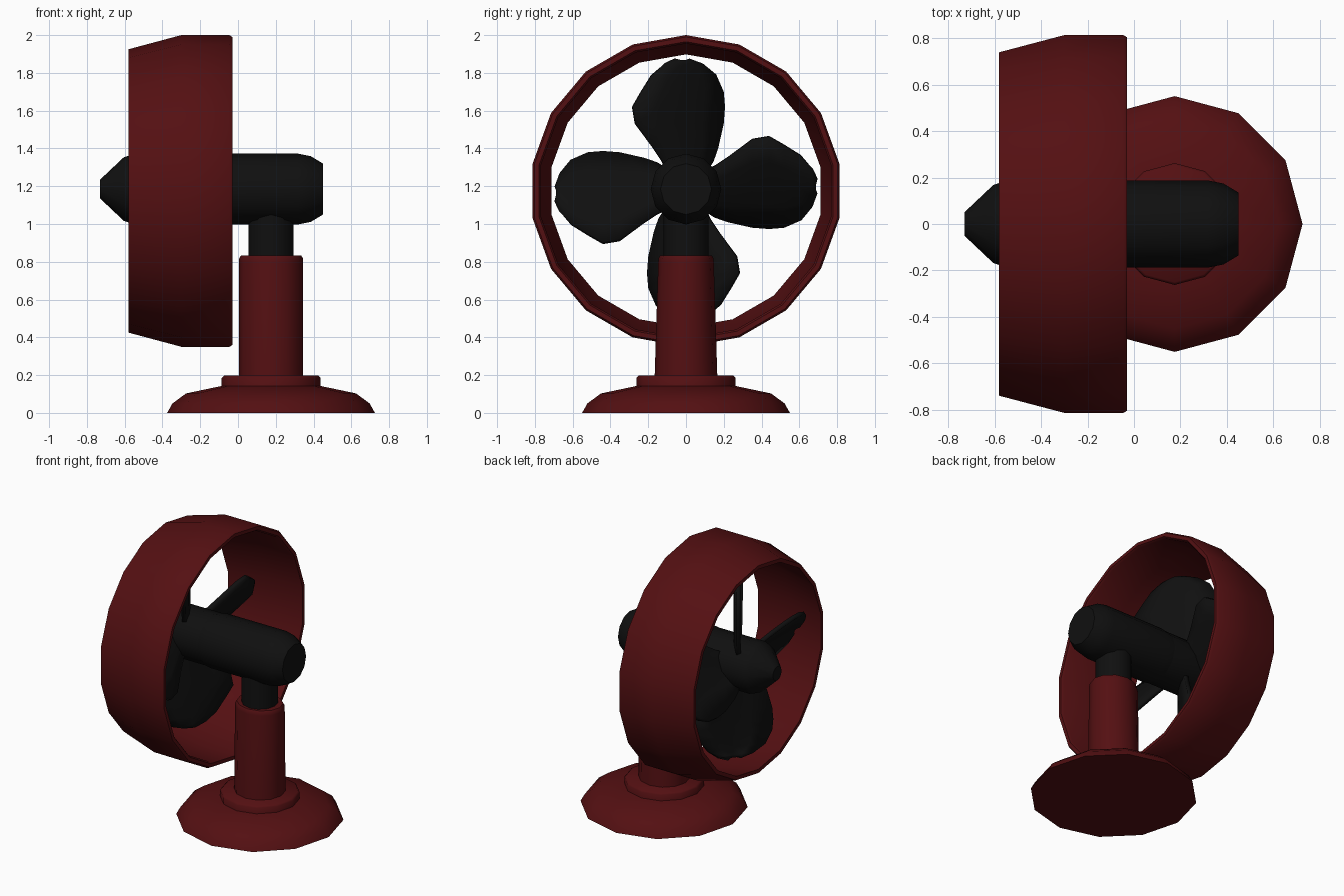
import bpy, bmesh, math
from mathutils import Matrix, Vector

if "Cube" in bpy.data.objects:
    bpy.data.objects.remove(bpy.data.objects["Cube"])


def material(name, rgb):
    m = bpy.data.materials.new(name)
    m.diffuse_color = (*rgb, 1)
    m.use_nodes = True
    m.node_tree.nodes["Principled BSDF"].inputs["Base Color"].default_value = m.diffuse_color
    return m


RED = material("dark_red", (0.088, 0.005, 0.006))
BLACK = material("matte_black", (0.005, 0.005, 0.005))


def finish(name, bm, mat, angle=40):
    bmesh.ops.recalc_face_normals(bm, faces=bm.faces)
    me = bpy.data.meshes.new(name)
    bm.to_mesh(me)
    bm.free()
    me.materials.append(mat)
    ob = bpy.data.objects.new(name, me)
    bpy.context.collection.objects.link(ob)
    bpy.ops.object.select_all(action='DESELECT')
    ob.select_set(True)
    bpy.context.view_layer.objects.active = ob
    bpy.ops.object.shade_smooth_by_angle(angle=math.radians(angle))
    return ob


def lathe(name, profile, sides, mat, place, closed=False, angle=40):
    """Turn (radius, height) points around z, then move by the place matrix."""
    bm = bmesh.new()
    rings = []
    for r, h in profile:
        rings.append([bm.verts.new((r * math.cos(2 * math.pi * i / sides),
                                    r * math.sin(2 * math.pi * i / sides), h))
                      for i in range(sides)])
    pairs = list(zip(rings, rings[1:]))
    if closed:
        pairs.append((rings[-1], rings[0]))
    else:
        bm.faces.new(rings[0])
        bm.faces.new(rings[-1])
    for a, b in pairs:
        for i in range(sides):
            j = (i + 1) % sides
            bm.faces.new((a[i], a[j], b[j], b[i]))
    bm.transform(place)
    return finish(name, bm, mat, angle)


STAND = Matrix.Translation((0.175, 0, 0))
TURN_X = Matrix.Rotation(math.radians(90), 4, 'Y')   # z axis -> x axis

# Foot with domed top, and the collar on it
lathe("base", [(0.55, 0), (0.522, 0.05), (0.45, 0.103), (0.25, 0.145)], 12, RED, STAND)
lathe("collar", [(0.262, 0.12), (0.262, 0.185), (0.25, 0.197)], 12, RED, STAND, angle=50)

# Slightly tapered post and the neck holding the motor
post = lathe("post", [(0.17, 0.17), (0.17, 0.80), (0.168, 0.82), (0.16, 0.832)],
             12, RED, STAND)
for v in post.data.vertices:
    v.co.y *= 0.98 - 0.12 * (v.co.z - 0.17) / 0.66
lathe("neck", [(0.12, 0.7), (0.12, 1.08)], 12, BLACK, STAND)

# Motor body with pointed hub at the front of the blades
lathe("motor", [(0.18, -0.2), (0.187, -0.15), (0.187, 0.32), (0.174, 0.385), (0.135, 0.45)],
      12, BLACK, Matrix.Translation((0, 0, 1.185)) @ TURN_X)
lathe("hub", [(0.05, -0.73), (0.168, -0.605), (0.18, -0.57), (0.18, -0.19)],
      12, BLACK, Matrix.Translation((0, 0, 1.185)) @ TURN_X)

# Guard ring
lathe("guard_ring", [(0.75, -0.58), (0.825, -0.30), (0.825, -0.045), (0.815, -0.03),
                     (0.79, -0.03), (0.78, -0.045), (0.78, -0.30), (0.723, -0.58)],
      18, RED, Matrix.Translation((0, 0, 1.175)) @ TURN_X, closed=True)

# Four pitched blades: rows of (distance from axis, left edge, right edge)
ROWS = [(0.10, -0.10, 0.10), (0.15, -0.125, 0.135), (0.22, -0.17, 0.16),
        (0.35, -0.265, 0.19), (0.44, -0.28, 0.197), (0.52, -0.235, 0.19),
        (0.61, -0.18, 0.15), (0.665, -0.12, 0.08), (0.685, -0.06, 0.01)]
COLS = 4
for k in range(4):
    bm = bmesh.new()
    grid = []
    for r, left, right in ROWS:
        row = []
        for c in range(COLS + 1):
            t = c / COLS
            y = left + (right - left) * t
            bulge = 0.03 * math.sin(math.pi * t)
            row.append(bm.verts.new((-0.40 - 0.66 * (y + 0.04) + bulge, y, r)))
        grid.append(row)
    for a, b in zip(grid, grid[1:]):
        for c in range(COLS):
            bm.faces.new((a[c], a[c + 1], b[c + 1], b[c]))
    bm.transform(Matrix.Translation((0, 0, 1.18)) @ Matrix.Rotation(k * math.pi / 2, 4, 'X'))
    blade = finish(f"blade_{k + 1}", bm, BLACK, 60)
    mod = blade.modifiers.new("thickness", 'SOLIDIFY')
    mod.thickness = 0.03
    mod.offset = 0
